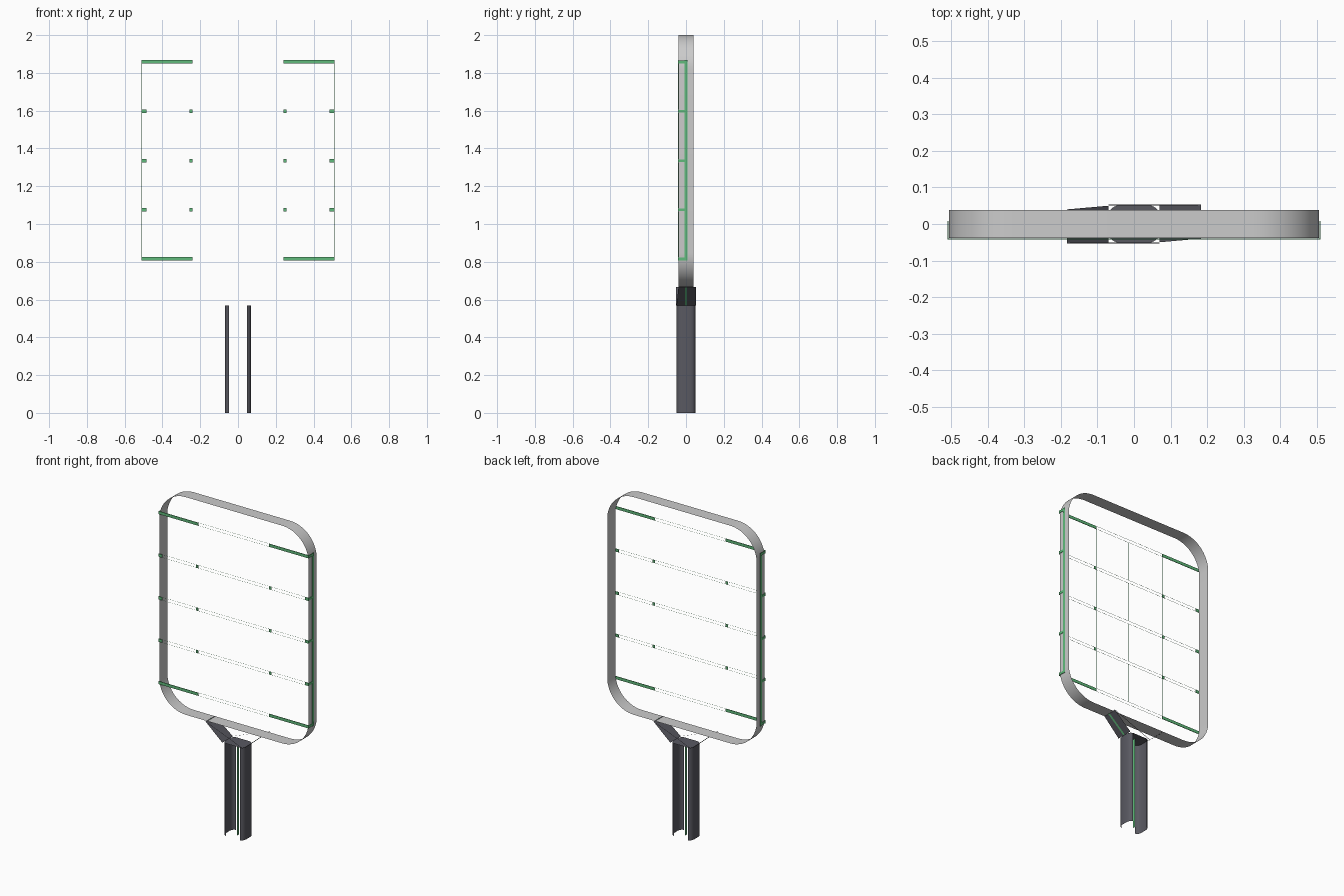
import bpy, bmesh
from math import sin, cos, pi

if "Cube" in bpy.data.objects:
    bpy.data.objects.remove(bpy.data.objects["Cube"])


def material(name, col):
    m = bpy.data.materials.new(name)
    m.diffuse_color = (*col, 1)
    m.use_nodes = True
    m.node_tree.nodes["Principled BSDF"].inputs["Base Color"].default_value = m.diffuse_color
    return m


GREEN = material("green_trim", (0.12, 0.5, 0.2))
DARK = material("dark_grip", (0.1, 0.1, 0.12))


def finish(name, bm, mat=None, smooth=False):
    me = bpy.data.meshes.new(name)
    bm.to_mesh(me)
    bm.free()
    ob = bpy.data.objects.new(name, me)
    bpy.context.collection.objects.link(ob)
    if mat:
        me.materials.append(mat)
    if smooth:
        bpy.context.view_layer.objects.active = ob
        ob.select_set(True)
        bpy.ops.object.shade_smooth_by_angle()
        ob.select_set(False)
    return ob


def sheet(bm, path, vec, closed=False):
    """Sweep an open path along a vector into a zero-thickness surface."""
    a = [bm.verts.new(p) for p in path]
    b = [bm.verts.new([p[i] + vec[i] for i in range(3)]) for p in path]
    n = len(path)
    for i in range(n if closed else n - 1):
        j = (i + 1) % n
        bm.faces.new((a[i], a[j], b[j], b[i]))


def box(bm, x0, x1, y0, y1, z0, z1):
    vs = bmesh.ops.create_cube(bm, size=1)["verts"]
    for v in vs:
        v.co = (x1 if v.co.x > 0 else x0, y1 if v.co.y > 0 else y0,
                z1 if v.co.z > 0 else z0)


# Open rounded-rectangle hoop
W, Z0, Z1, R, D = 0.507, 0.665, 2.0, 0.18, 0.039
path = []
for k, (cx, cz) in enumerate([(W - R, Z1 - R), (R - W, Z1 - R),
                              (R - W, Z0 + R), (W - R, Z0 + R)]):
    for i in range(17):
        t = k * pi / 2 + i / 16 * pi / 2
        path.append((cx + R * cos(t), -D, cz + R * sin(t)))
bm = bmesh.new()
sheet(bm, path, (0, 2 * D, 0), True)
bmesh.ops.recalc_face_normals(bm, faces=bm.faces)
bmesh.ops.reverse_faces(bm, faces=bm.faces) if bm.calc_volume(signed=True) < 0 else None
finish("hoop_band", bm, smooth=True)

# Green trim on the front and down both sides
H = 0.009
levels = [0.815, 1.075, 1.335, 1.597, 1.858]
bm = bmesh.new()
for s in (-1, 1):
    def sbox(xa, xb, *r):
        box(bm, min(s * xa, s * xb), max(s * xa, s * xb), *r)
    for z in levels:
        end = z in (levels[0], levels[-1])
        sbox(0.24 if end else 0.485, 0.51, -0.043, -0.04, z - H, z + H)
        if not end:
            sbox(0.24, 0.256, -0.043, -0.04, z - H, z + H)
        sbox(0.5075, 0.51, -0.043, 0, z - H * 0.8, z + H * 0.8)
    sbox(0.5075, 0.51, -0.008, 0.008, levels[0] - H, levels[-1] + H)
finish("green_trim", bm, GREEN)

# Fine side walls of the front lattice lines
bm = bmesh.new()
dep = (0, 0.002, 0)
for z in levels:
    x = 0.24 if z in (levels[0], levels[-1]) else 0.485
    for e in (-H, H):
        sheet(bm, [(-x, -0.042, z + e), (x, -0.042, z + e)], dep)
for a, b in zip(levels, levels[1:]):
    for x in (-0.256, -0.24, -0.008, 0.008, 0.24, 0.256):
        sheet(bm, [(x, -0.042, a + H), (x, -0.042, b - H)], dep)
finish("lattice_lines", bm, GREEN)

# Handle: two curved side shells with a cap on top
TOP = 0.568
half = [(0.048, 0.05), (0.055, 0.047), (0.062, 0.042), (0.067, 0.034), (0.07, 0.02)]
prof = [(x, -y) for x, y in half] + half[::-1]
bm = bmesh.new()
for s in (-1, 1):
    ring = [(s * x, s * y, 0) for x, y in prof]
    sheet(bm, ring, (0, 0, TOP))
finish("handle_shell", bm, DARK, smooth=True)

bm = bmesh.new()
ring = [(x, y, TOP) for x, y in prof] + [(-x, -y, TOP) for x, y in prof]
bm.faces.new([bm.verts.new(p) for p in ring])
finish("handle_cap", bm, DARK)

# Splayed bracket plates and their diagonal edges
bm = bmesh.new()
for s in (-1, 1):
    quad = [(s * 0.07, s * 0.052, TOP), (s * 0.07, -s * 0.05, TOP),
            (s * 0.183, -s * 0.04, 0.667), (s * 0.183, s * 0.053, 0.667)]
    bm.faces.new([bm.verts.new(p) for p in quad])
    sheet(bm, [(-s * 0.07, s * 0.05, TOP), (s * 0.183, s * 0.05, 0.667)],
          (0, s * 0.003, 0))
finish("bracket_plates", bm, DARK)

# Green seam along the bracket and inside the handle
bm = bmesh.new()
for s in (-1, 1):
    sheet(bm, [(s * 0.072, -0.006, TOP), (s * 0.185, -0.006, 0.667)], (0, 0.012, 0))
sheet(bm, [(0, -0.008, 0), (0, -0.008, TOP)], (0, 0.016, 0))
finish("green_seam", bm, GREEN)
